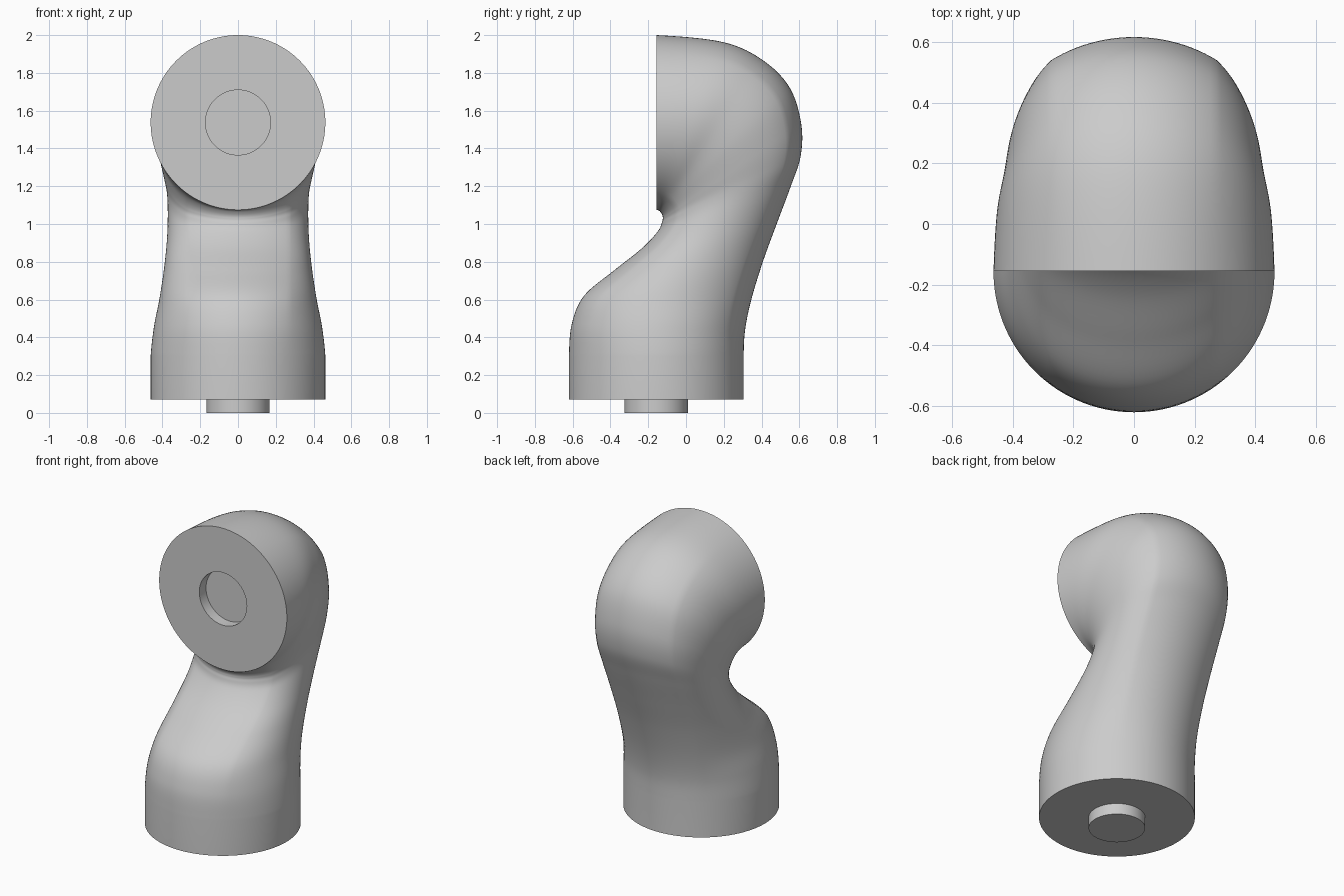
import bpy, bmesh
from math import sin, cos, radians
from mathutils import Vector

cube = bpy.data.objects.get("Cube")
if cube:
    bpy.data.objects.remove(cube, do_unlink=True)

RADIUS = 0.4625          # end circles
HOLE = 0.172             # socket radius
CORNER = radians(36)     # where the back arc meets the side
SEGMENTS = 120
STEPS = 8                # rings between stations

grey = bpy.data.materials.new("plain_grey")
grey.use_nodes = True
grey.diffuse_color = (0.6, 0.6, 0.6, 1)
grey.node_tree.nodes["Principled BSDF"].inputs["Base Color"].default_value = (0.6, 0.6, 0.6, 1)

# Stations along the elbow: outer y, outer z, inner y, inner z, half width.
# The first and last only guide the end tangents.
STATIONS = [Vector(s) for s in (
    (.305, .16, -.62, .16, RADIUS),
    (.305, .30, -.62, .30, RADIUS),
    (.313, .44, -.605, .47, .445),
    (.346, .60, -.54, .62, .415),
    (.407, .80, -.38, .755, .39),
    (.48, 1.0, -.235, .87, .375),
    (.555, 1.2, -.15, .96, .372),
    (.607, 1.36, -.127, 1.01, .378),
    (.61, 1.53, -.123, 1.03, .395),
    (.55, 1.72, -.125, 1.045, .415),
    (.41, 1.865, -.133, 1.06, .43),
    (.2, 1.962, -.142, 1.07, .452),
    (-.155, 2.0, -.155, 1.075, RADIUS),
    (-.5, 2.0, -.17, 1.08, RADIUS),
)]


def spline(a, b, c, d, t):
    return 0.5 * (2 * b + (c - a) * t + (2 * a - 5 * b + 4 * c - d) * t ** 2
                  + (3 * b - a - 3 * c + d) * t ** 3)


def add_ring(bm, station, radius=RADIUS):
    """Section with round front and back arcs and flatter sides."""
    oy, oz, iy, iz, width = station
    outer, inner = Vector((0, oy, oz)), Vector((0, iy, iz))
    centre, axis = (outer + inner) / 2, (outer - inner).normalized()
    depth = (outer - inner).length / 2
    edge, sag = radius * sin(CORNER), radius * (1 - cos(CORNER))
    verts = []
    for i in range(SEGMENTS):
        t = radians(360 * i / SEGMENTS)
        s, c = sin(t), cos(t)
        if abs(c) >= cos(CORNER) - 1e-6:
            x = radius * s
            y = (1 if c > 0 else -1) * (depth - radius * (1 - abs(c)))
        else:
            side = 1 if s > 0 else -1
            x = side * (edge + (width - edge) * (abs(s) - sin(CORNER)) / (1 - sin(CORNER)))
            y = c / cos(CORNER) * (depth - sag)
        verts.append(bm.verts.new(centre + axis * y + Vector((x, 0, 0))))
    return verts


def finish(bm, name):
    bmesh.ops.recalc_face_normals(bm, faces=bm.faces)
    mesh = bpy.data.meshes.new(name)
    bm.to_mesh(mesh)
    bm.free()
    mesh.materials.append(grey)
    obj = bpy.data.objects.new(name, mesh)
    bpy.context.collection.objects.link(obj)
    bpy.ops.object.select_all(action="DESELECT")
    obj.select_set(True)
    bpy.context.view_layer.objects.active = obj
    bpy.ops.object.shade_smooth_by_angle(angle=radians(30))


# Elbow body: straight collar, lofted bend, flat end face with a socket
bm = bmesh.new()
rings = [add_ring(bm, (.305, .072, -.62, .072, RADIUS))]
for k in range(1, len(STATIONS) - 2):
    for j in range(STEPS):
        rings.append(add_ring(bm, spline(*STATIONS[k - 1:k + 3], j / STEPS)))
rings.append(add_ring(bm, STATIONS[-2]))
middle = (STATIONS[-2][1] + STATIONS[-2][3]) / 2
for y in (-.155, -.085):
    rings.append(add_ring(bm, (y, middle + HOLE, y, middle - HOLE, HOLE), HOLE))
for low, high in zip(rings, rings[1:]):
    for i in range(SEGMENTS):
        n = (i + 1) % SEGMENTS
        bm.faces.new((low[i], low[n], high[n], high[i]))
bm.faces.new(rings[0])
bm.faces.new(rings[-1])
finish(bm, "elbow_body")

# Round peg under the base
bm = bmesh.new()
bmesh.ops.create_cone(bm, cap_ends=True, segments=64, radius1=.168, radius2=.168, depth=.08)
bmesh.ops.translate(bm, verts=bm.verts, vec=(0, -.158, .04))
finish(bm, "base_peg")
